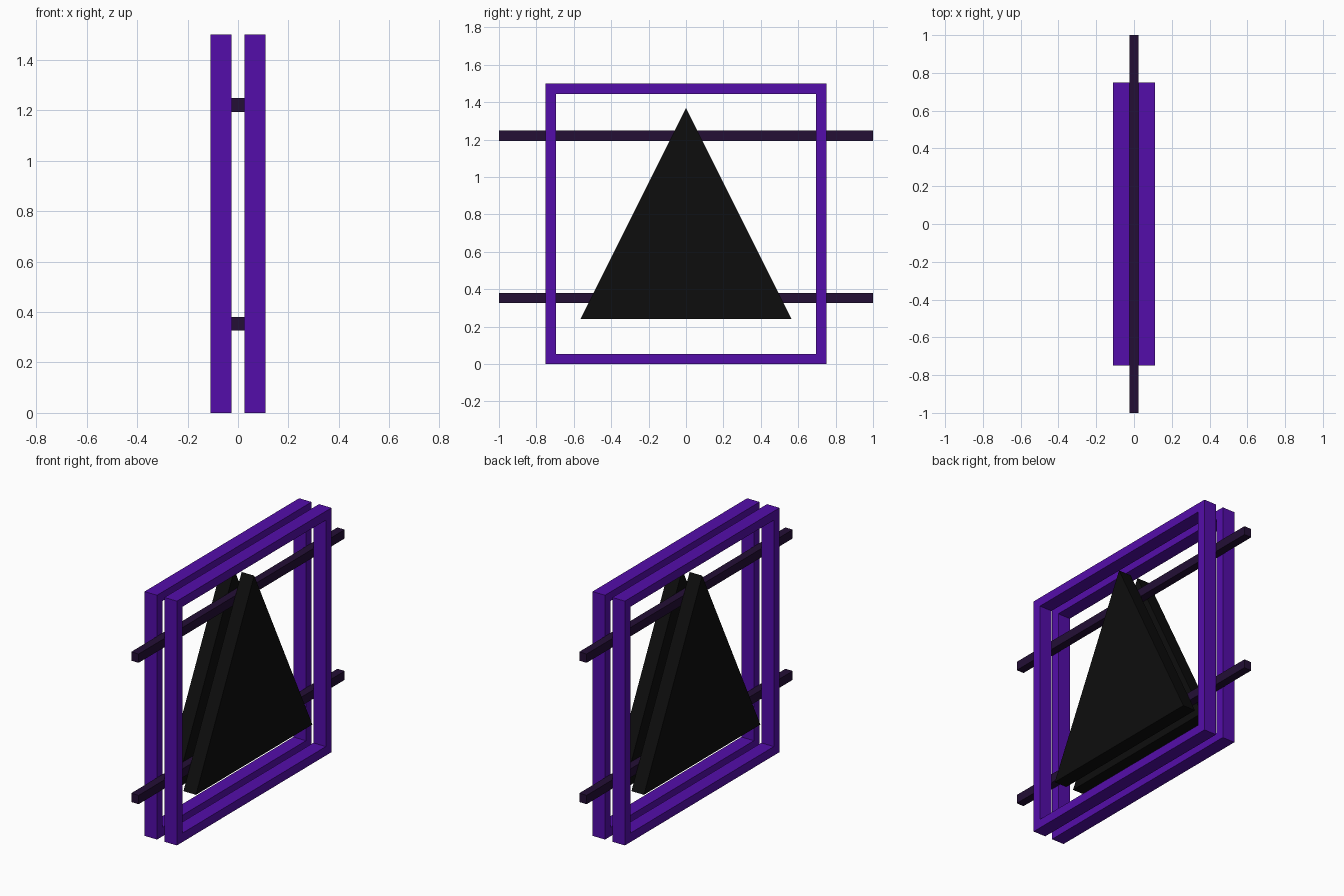
import bpy

if "Cube" in bpy.data.objects:
    bpy.data.objects.remove(bpy.data.objects["Cube"])


def material(name, rgb):
    m = bpy.data.materials.new(name)
    m.diffuse_color = (*rgb, 1.0)
    m.use_nodes = True
    m.node_tree.nodes["Principled BSDF"].inputs["Base Color"].default_value = m.diffuse_color
    return m


PURPLE = material("purple", (0.088, 0.004, 0.40))
DARK = material("dark plum", (0.017, 0.0045, 0.036))
BLACK = material("black", (0.004, 0.004, 0.004))


def build(name, verts, faces, mat):
    me = bpy.data.meshes.new(name)
    me.from_pydata(verts, [], faces)
    me.materials.append(mat)
    ob = bpy.data.objects.new(name, me)
    bpy.context.collection.objects.link(ob)
    return ob


def prism(name, outline, x0, x1, mat, hole=None):
    """Extrude a (y, z) outline, counter-clockwise seen from +x, along x."""
    n = len(outline)
    loops = [outline] + ([hole] if hole else [])
    verts, faces = [], []
    for k, loop in enumerate(loops):
        b = 2 * n * k
        verts += [(x0, y, z) for y, z in loop] + [(x1, y, z) for y, z in loop]
        for i in range(n):
            j = (i + 1) % n
            q = (b + i, b + j, b + n + j, b + n + i)
            faces.append(q if k == 0 else q[::-1])
    if hole:
        for i in range(n):
            j = (i + 1) % n
            faces.append((j, i, 2 * n + i, 2 * n + j))
            faces.append((n + i, n + j, 3 * n + j, 3 * n + i))
    else:
        faces += [tuple(reversed(range(n))), tuple(range(n, 2 * n))]
    return build(name, verts, faces, mat)


def rect(y, z0, z1):
    return [(-y, z0), (y, z0), (y, z1), (-y, z1)]


# Square frames and triangular plates, one pair on each side of the bars
for side, x0, x1 in (("right", 0.025, 0.11), ("left", -0.11, -0.025)):
    prism(side + "_frame", rect(0.75, 0, 1.5), x0, x1, PURPLE,
          hole=rect(0.695, 0.055, 1.445))
    prism(side + "_triangle", [(-0.565, 0.24), (0.565, 0.24), (0, 1.37)],
          x0, x1, BLACK)

# Long horizontal bars sandwiched between the frames
for name, z in (("lower_bar", 0.353), ("upper_bar", 1.221)):
    prism(name, rect(1.0, z - 0.027, z + 0.027), -0.025, 0.025, DARK)
